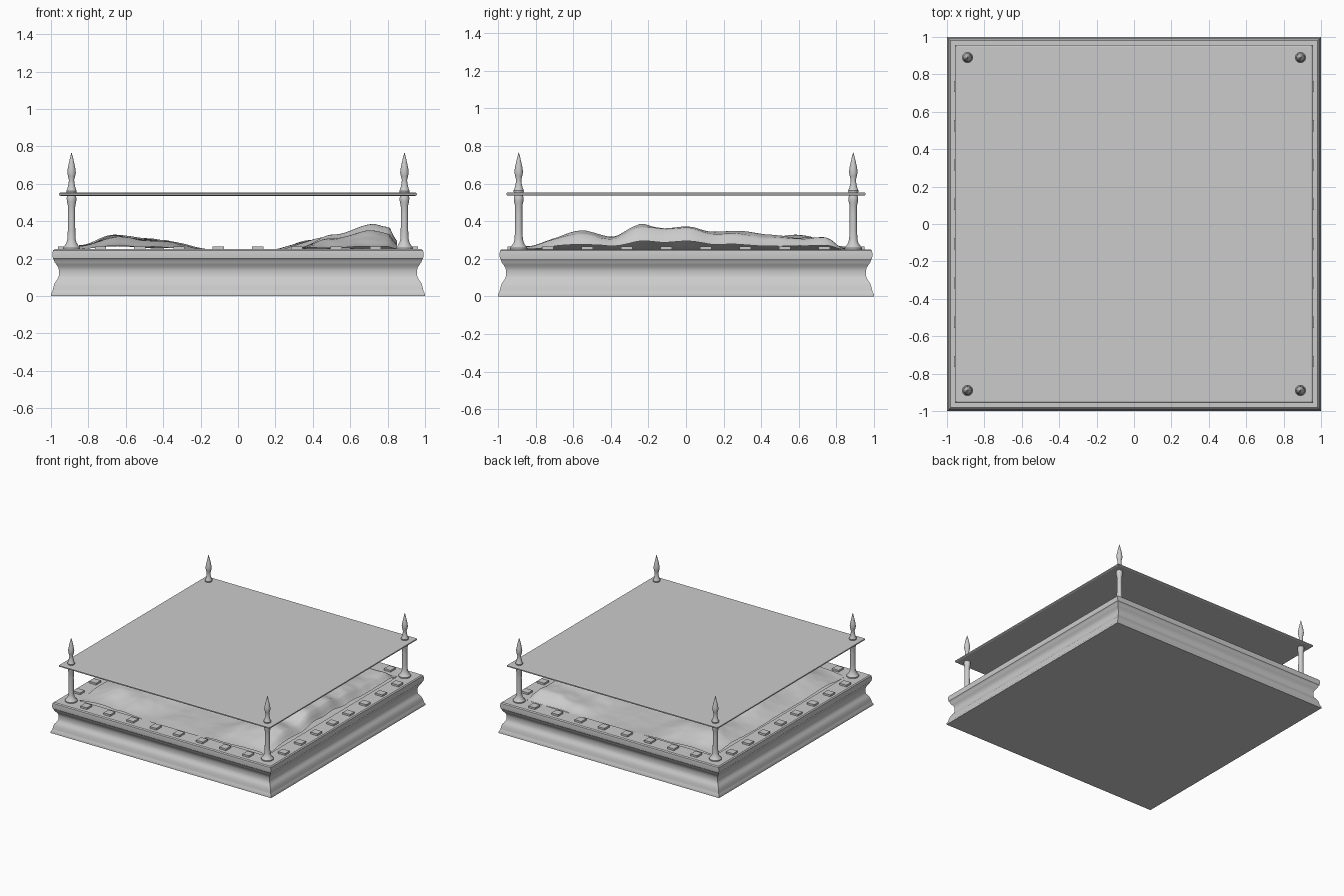
import bpy, bmesh, math
from mathutils import Vector, noise

if "Cube" in bpy.data.objects:
    bpy.data.objects.remove(bpy.data.objects["Cube"])


def finish(name, bm, smooth=None):
    bmesh.ops.recalc_face_normals(bm, faces=bm.faces)
    me = bpy.data.meshes.new(name)
    bm.to_mesh(me)
    bm.free()
    ob = bpy.data.objects.new(name, me)
    bpy.context.collection.objects.link(ob)
    if smooth:
        bpy.ops.object.select_all(action='DESELECT')
        ob.select_set(True)
        bpy.context.view_layer.objects.active = ob
        bpy.ops.object.shade_smooth_by_angle(angle=math.radians(smooth))
    return ob


def lathe(name, profile, sides, cx=0, cy=0, turn=0, scale=1, smooth=35):
    """Stack of rings (radius, z) with capped ends."""
    bm = bmesh.new()
    rings = []
    for r, z in profile:
        ring = []
        for i in range(sides):
            a = turn + 2 * math.pi * i / sides
            ring.append(bm.verts.new((cx + r * scale * math.cos(a),
                                      cy + r * scale * math.sin(a), z)))
        rings.append(ring)
    for a, b in zip(rings, rings[1:]):
        for i in range(sides):
            j = (i + 1) % sides
            bm.faces.new((a[i], a[j], b[j], b[i]))
    bm.faces.new(rings[0][::-1])
    bm.faces.new(rings[-1])
    return finish(name, bm, smooth)


def interp(pts, t):
    if t <= pts[0][0]:
        return pts[0][1]
    for (x0, y0), (x1, y1) in zip(pts, pts[1:]):
        if t <= x1:
            u = (t - x0) / (x1 - x0)
            u = u * u * (3 - 2 * u)
            return y0 + (y1 - y0) * u
    return pts[-1][1]


def box(name, loc, size):
    bm = bmesh.new()
    bmesh.ops.create_cube(bm, size=1)
    for v in bm.verts:
        v.co = Vector(loc) + Vector(v.co[i] * size[i] for i in range(3))
    return finish(name, bm)


# Moulded square base with a coved side and a shallow tray on top
cove = [(0.957 + 0.028 * abs(math.cos(math.pi * i / 10)) ** 3.5, 0.055 + 0.014 * i)
        for i in range(11)]
base_profile = ([(1.0, 0), (1.0, 0.012), (0.992, 0.024), (0.99, 0.034)] + cove +
                [(0.99, 0.2), (0.992, 0.222), (0.99, 0.243), (0.982, 0.25),
                 (0.85, 0.25), (0.85, 0.225)])
lathe("base", base_profile, 4, turn=math.pi / 4, scale=math.sqrt(2))

# Hilly terrain: low hills left, tall ridge right, winding valley between
left = [(-0.85, 0.35), (-0.65, 1), (-0.45, 0.75), (-0.16, 0)]
right = [(0.22, 0), (0.48, 0.6), (0.72, 1), (0.8, 0.9), (0.85, 0.35)]
ridge_y = [(-0.85, 0.025), (-0.55, 0.105), (-0.4, 0.075), (-0.23, 0.135), (-0.1, 0.12),
           (0, 0.13), (0.15, 0.095), (0.28, 0.1), (0.45, 0.08), (0.6, 0.07),
           (0.73, 0.08), (0.85, 0.01)]
low_y = [(-0.85, 0.03), (-0.6, 0.075), (-0.3, 0.055), (0, 0.085), (0.3, 0.05),
         (0.6, 0.08), (0.85, 0.02)]
bm = bmesh.new()
bmesh.ops.create_grid(bm, x_segments=90, y_segments=90, size=0.85)
for v in bm.verts:
    x, y = v.co.x, v.co.y
    mid = max(0, 1 - abs(x) / 0.85)
    xs = x + 0.1 * mid * math.sin(4.5 * y)
    h = interp(left, xs) * interp(low_y, y) if xs < 0.03 else interp(right, xs) * interp(ridge_y, y)
    bumps = noise.fractal(Vector((x * 4, y * 4, 1.7)), 1.0, 2.0, 3)
    v.co.z = 0.243 + h * (1 + 0.12 * min(bumps, 0.3)) + 0.007 * min(bumps, 0.6)
terrain = finish("terrain", bm, 50)

# Clear top plate
lathe("top_plate", [(0.95, 0.536), (0.956, 0.54), (0.956, 0.549), (0.95, 0.553)], 4,
      turn=math.pi / 4, scale=math.sqrt(2), smooth=20)

# Corner posts with pointed finials
post = [(0.046, 0.25), (0.046, 0.258), (0.038, 0.268), (0.027, 0.285), (0.022, 0.305),
        (0.02, 0.35), (0.019, 0.44), (0.02, 0.485), (0.025, 0.505), (0.026, 0.525), (0.022, 0.537)]
finial = [(0.026, 0.553), (0.028, 0.562), (0.022, 0.575), (0.016, 0.6), (0.014, 0.62),
          (0.019, 0.64), (0.023, 0.66), (0.02, 0.685), (0.009, 0.735), (0.001, 0.766)]
for sx in (-1, 1):
    for sy in (-1, 1):
        lathe("corner_post", post, 24, 0.89 * sx, 0.89 * sy)
        lathe("finial", finial, 24, 0.89 * sx, 0.89 * sy)

# Plain raised square markers along all four borders
for i in range(8):
    t = -0.735 + 0.21 * i
    for s in (-1, 1):
        box("border_marker", (t, s * 0.917, 0.256), (0.06, 0.065, 0.018))
        box("border_marker", (s * 0.93, t, 0.256), (0.065, 0.06, 0.018))
